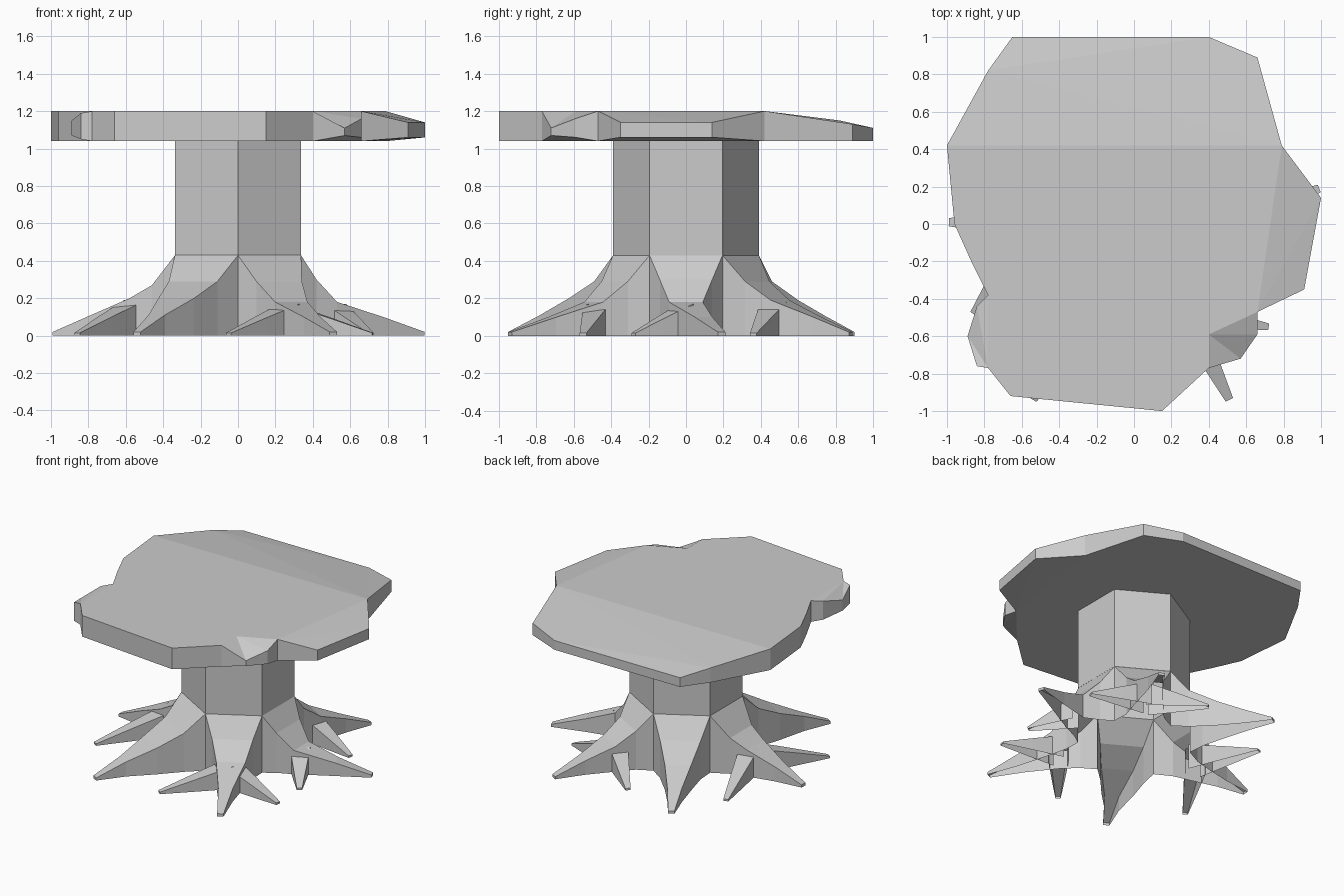
import bpy, bmesh
from math import cos, sin, radians
from mathutils import Vector

if "Cube" in bpy.data.objects:
    bpy.data.objects.remove(bpy.data.objects["Cube"])


def finish(name, bm):
    bmesh.ops.recalc_face_normals(bm, faces=bm.faces[:])
    me = bpy.data.meshes.new(name)
    bm.to_mesh(me)
    bm.free()
    ob = bpy.data.objects.new(name, me)
    bpy.context.collection.objects.link(ob)
    return ob


# canopy slab: irregular outline (x, y, top z, bottom z), anticlockwise
outline = [
    (.79, .42, 1.2, 1.04), (.66, .89, 1.13, 1.04), (.4, 1, 1.11, 1.04),
    (-.65, 1, 1.11, 1.04), (-.78, .82, 1.15, 1.04), (-1, .42, 1.2, 1.04),
    (-.96, 0, 1.2, 1.04), (-.87, -.2, 1.2, 1.04), (-.78, -.38, 1.2, 1.04),
    (-.84, -.44, 1.19, 1.05), (-.89, -.6, 1.15, 1.07), (-.84, -.76, 1.19, 1.05),
    (-.78, -.77, 1.2, 1.04), (-.66, -.92, 1.2, 1.04), (.15, -1, 1.2, 1.04),
    (.4, -.77, 1.2, 1.04), (.57, -.72, 1.11, 1.07), (.66, -.59, 1.16, 1.06),
    (.66, -.47, 1.2, 1.04), (.91, -.35, 1.14, 1.06), (1, .14, 1.14, 1.06)]
bm = bmesh.new()
top = [bm.verts.new((x, y, t)) for x, y, t, b in outline]
low = [bm.verts.new((x, y, b)) for x, y, t, b in outline]
notch = bm.verts.new((.4, -.59, 1.2))
n = len(outline)
for i in range(n):
    j = (i + 1) % n
    bm.faces.new((top[i], top[j], low[j], low[i]))
caps = [
    top[0:6],                                        # sloping back
    [top[0]] + top[5:9] + top[12:16] + [notch, top[18]],  # flat middle
    top[8:13],                                       # left bump
    [notch] + top[15:19],                            # front notch
    top[18:21] + [top[0]],                           # right lobe
    low[0:9] + low[12:16] + [low[18]], low[8:13], low[15:19],
    low[18:21] + [low[0]]]
faces = [bm.faces.new(c) for c in caps]
bmesh.ops.triangulate(bm, faces=faces)
finish("canopy_slab", bm)

# trunk: open six-sided tube between the roots and the slab
R, Z0, Z1 = .39, .43, 1.05
bm = bmesh.new()
ring = [[bm.verts.new((R * cos(radians(60 * i + 30)), R * sin(radians(60 * i + 30)), z))
         for i in range(6)] for z in (Z0, Z1)]
for i in range(6):
    j = (i + 1) % 6
    bm.faces.new((ring[0][i], ring[0][j], ring[1][j], ring[1][i]))
finish("trunk", bm)


def loft(bm, sections):
    """Open-bottomed root through (centre, half width, top z, across) sections."""
    prev = None
    for c, w, z, across in sections:
        a, b = c - across * w, c + across * w
        cur = [bm.verts.new((p.x, p.y, h)) for p, h in ((a, 0), (a, z), (b, z), (b, 0))]
        if prev:
            for k in range(3):
                bm.faces.new((prev[k], prev[k + 1], cur[k + 1], cur[k]))
        prev = cur
    bm.faces.new(prev)


def side(d):
    return Vector((-d.y, d.x)).normalized()


def root(name, deg, mids, tip, forks=()):
    """mids: (radius, half width, top z); forks: (start radius, start z, tip)."""
    d = Vector((cos(radians(deg)), sin(radians(deg))))
    bm = bmesh.new()
    sec = [(d * .337, .195, Z0, side(d))]
    sec += [(d * r, w, z, side(d)) for r, w, z in mids]
    last, tip = d * mids[-1][0], Vector(tip)
    run = tip - last
    sec += [(last + run * .5, .05, mids[-1][2] * .55, side(run)),
            (tip, .022, .02, side(run))]
    loft(bm, sec)
    for r, z, end in forks:
        start, end = d * r, Vector(end)
        run = end - start
        loft(bm, [(start, .07, z, side(run)),
                  (start + run * .5, .045, z * .55, side(run)),
                  (end, .018, .015, side(run))])
    finish(name, bm)


# six roots, one flaring out of each trunk face, some with side prongs
root("root_right", 0, [(.42, .14, .3), (.53, .09, .18)], (.99, .19),
     [(.52, .17, (.71, -.28))])
root("root_back_right", 60, [(.44, .13, .29), (.58, .1, .19)], (.49, .88),
     [(.54, .18, (.69, .36)), (.52, .18, (-.04, .75))])
root("root_back_left", 120, [(.45, .14, .29), (.64, .09, .19)], (-.5, .89))
root("root_left", 180, [(.46, .13, .27), (.58, .1, .2)], (-.99, .01),
     [(.54, .19, (-.69, .51)), (.55, .19, (-.86, -.48))])
root("root_front_left", -120, [(.48, .15, .29), (.66, .11, .2)], (-.54, -.94))
root("root_front_right", -60, [(.44, .14, .29), (.57, .1, .18)], (.51, -.94),
     [(.55, .17, (-.05, -.87)), (.55, .17, (.72, -.55))])
